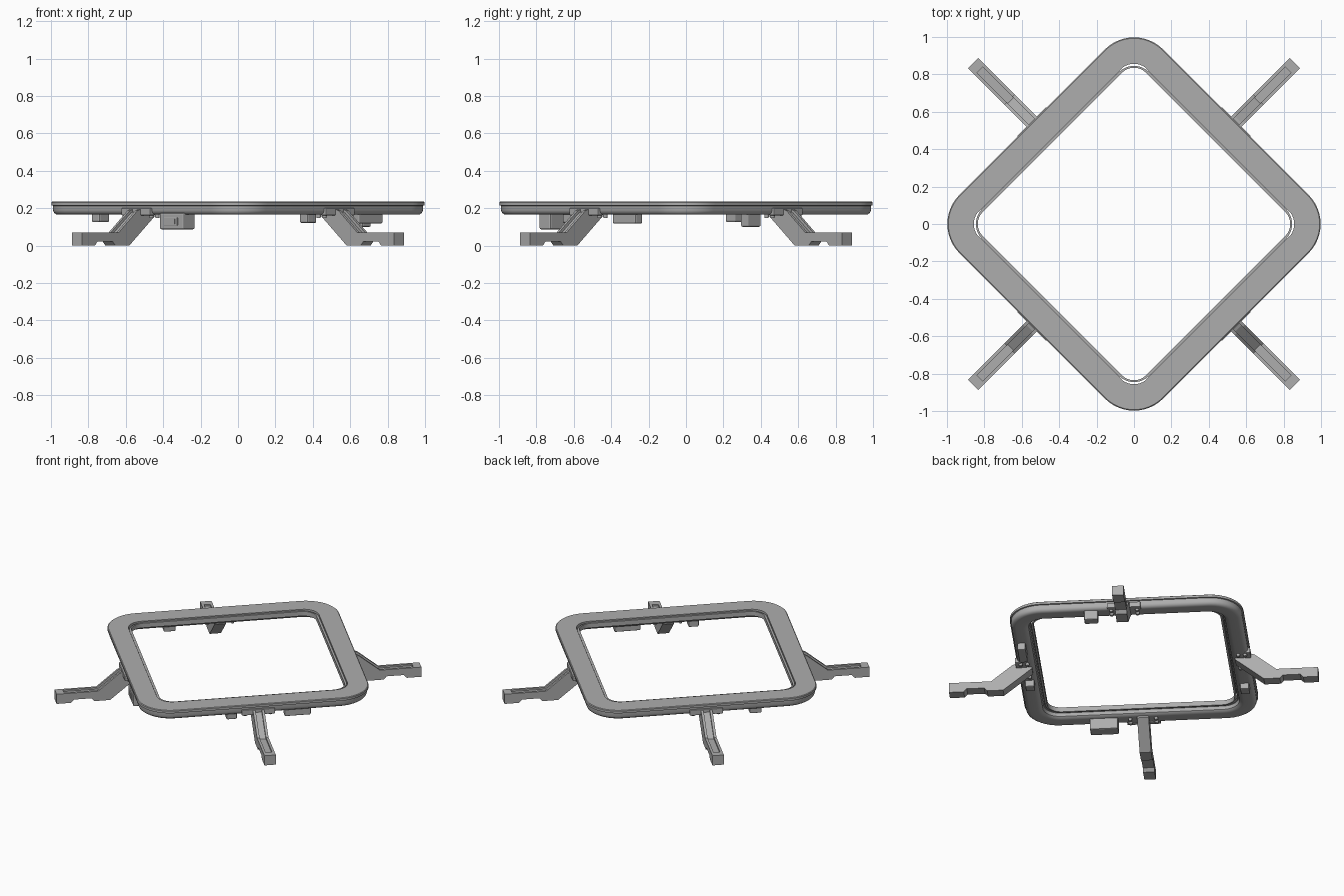
import bpy, bmesh, math
from mathutils import Matrix, Vector

if "Cube" in bpy.data.objects:
    bpy.data.objects.remove(bpy.data.objects["Cube"])

GREY = (0.42, 0.42, 0.42, 1.0)
grey = bpy.data.materials.new("satin_grey")
grey.use_nodes = True
grey.diffuse_color = GREY
grey.node_tree.nodes["Principled BSDF"].inputs["Base Color"].default_value = GREY


def finish(bm, name, angle, smooth=False):
    """Turn a bmesh into an object, spun about the vertical axis."""
    bmesh.ops.recalc_face_normals(bm, faces=bm.faces)
    bm.transform(Matrix.Rotation(math.radians(angle), 4, 'Z'))
    mesh = bpy.data.meshes.new(name)
    bm.to_mesh(mesh)
    bm.free()
    mesh.materials.append(grey)
    obj = bpy.data.objects.new(name, mesh)
    bpy.context.collection.objects.link(obj)
    if smooth:
        bpy.ops.object.select_all(action='DESELECT')
        obj.select_set(True)
        bpy.context.view_layer.objects.active = obj
        bpy.ops.object.shade_smooth_by_angle(angle=math.radians(35))
    return obj


def rounded_square(bm, half, radius, z, steps=12):
    loop = []
    for corner in range(4):
        base = math.pi / 2 * corner
        centre = Matrix.Rotation(base, 3, 'Z') @ Vector((half - radius, half - radius, z))
        for i in range(steps + 1):
            a = base + math.pi / 2 * i / steps
            loop.append(bm.verts.new(centre + Vector((math.cos(a), math.sin(a), 0)) * radius))
    return loop


def ring(name, section):
    """Closed section of (half size, corner radius, height) around a square."""
    bm = bmesh.new()
    loops = [rounded_square(bm, *s) for s in section]
    for a, b in zip(loops, loops[1:] + loops[:1]):
        for i in range(len(a)):
            j = (i + 1) % len(a)
            bm.faces.new((a[i], a[j], b[j], b[i]))
    return finish(bm, name, 45, True)


def add_slab(bm, profile, y0, y1):
    """Profile of (distance, height) extruded across the arm."""
    face = bm.faces.new([bm.verts.new((d, y0, z)) for d, z in profile])
    new = bmesh.ops.extrude_face_region(bm, geom=[face])["geom"]
    moved = [v for v in new if isinstance(v, bmesh.types.BMVert)]
    bmesh.ops.translate(bm, verts=moved, vec=(0, y1 - y0, 0))


def box(name, angle, x, y, z, bevel=0.0):
    """Box from (low, high) ranges: outward, along the side, up."""
    bm = bmesh.new()
    bmesh.ops.create_cube(bm, size=1)
    for v in bm.verts:
        v.co = [r[0] if c < 0 else r[1] for c, r in zip(v.co, (x, y, z))]
    if bevel:
        bmesh.ops.bevel(bm, geom=bm.edges[:], offset=bevel, segments=2,
                        affect='EDGES', profile=0.5)
    return finish(bm, name, angle)


# Main frame with a lip above a rounded body
ring("frame", [
    (0.765, 0.215, 0.235), (0.77, 0.22, 0.231), (0.77, 0.22, 0.215),
    (0.761, 0.211, 0.213), (0.761, 0.211, 0.188), (0.756, 0.206, 0.175),
    (0.743, 0.193, 0.166), (0.73, 0.18, 0.165), (0.68, 0.145, 0.165),
    (0.66, 0.125, 0.168), (0.648, 0.113, 0.178), (0.643, 0.108, 0.2),
    (0.635, 0.1, 0.202), (0.635, 0.1, 0.235)])

# Thin liner just inside the opening
ring("inner_liner", [
    (0.632, 0.118, 0.228), (0.632, 0.118, 0.195),
    (0.617, 0.09, 0.195), (0.617, 0.09, 0.228)])

# Arm outlines: shared underside, full-height rails and a lowered web
under = [(0.74, 0.168), (0.67, 0.168), (0.67, 0.155), (0.86, 0), (0.965, 0),
         (0.985, 0.022), (1.10, 0.022), (1.12, 0), (1.217, 0)]
rail = under + [(1.217, 0.07), (0.94, 0.07), (0.80, 0.185), (0.76, 0.2)]
web = under + [(1.217, 0.07), (1.165, 0.07), (1.165, 0.058),
               (0.932, 0.058), (0.79, 0.173), (0.76, 0.186)]

for index, place in enumerate(("back_left", "back_right", "front_right", "front_left")):
    angle = 45 + 90 * index
    # Support arm with a channel along its top
    bm = bmesh.new()
    add_slab(bm, web, -0.021, 0.021)
    add_slab(bm, rail, 0.021, 0.038)
    add_slab(bm, rail, -0.038, -0.021)
    finish(bm, place + "_arm", angle)
    # Clamp plate on the frame edge
    box(place + "_bracket", angle, (0.735, 0.775), (-0.11, 0.11), (0.162, 0.2), 0.004)
    # Bolts under the frame
    bm = bmesh.new()
    for side in (-1, 1):
        for d in (0.695, 0.74):
            bmesh.ops.create_cone(bm, cap_ends=True, segments=12, radius1=0.011,
                                  radius2=0.013, depth=0.022,
                                  matrix=Matrix.Translation((d, side * 0.085, 0.158)))
    finish(bm, place + "_bolts", angle, True)

# Equipment housings hung below the frame: side angle, outward, along, sizes, underside
housings = (
    ("sensor_housing", 45, 0.71, -0.22, 0.065, 0.09, 0.10),
    ("small_housing", 135, 0.703, 0.336, 0.06, 0.08, 0.125),
    ("control_housing", 225, 0.718, 0.258, 0.085, 0.185, 0.087),
    ("long_housing", 315, 0.712, 0.269, 0.055, 0.175, 0.117),
    ("connector_housing", 315, 0.70, -0.17, 0.06, 0.07, 0.12))
for name, angle, d, s, depth, width, low in housings:
    box(name, angle, (d - depth / 2, d + depth / 2),
        (s - width / 2, s + width / 2), (low, 0.175), 0.008)

# Raised socket surround on the control housing
box("socket_surround", 225, (0.758, 0.766), (0.205, 0.305), (0.108, 0.15), 0.002)
box("socket_face", 225, (0.764, 0.769), (0.22, 0.29), (0.116, 0.142))
